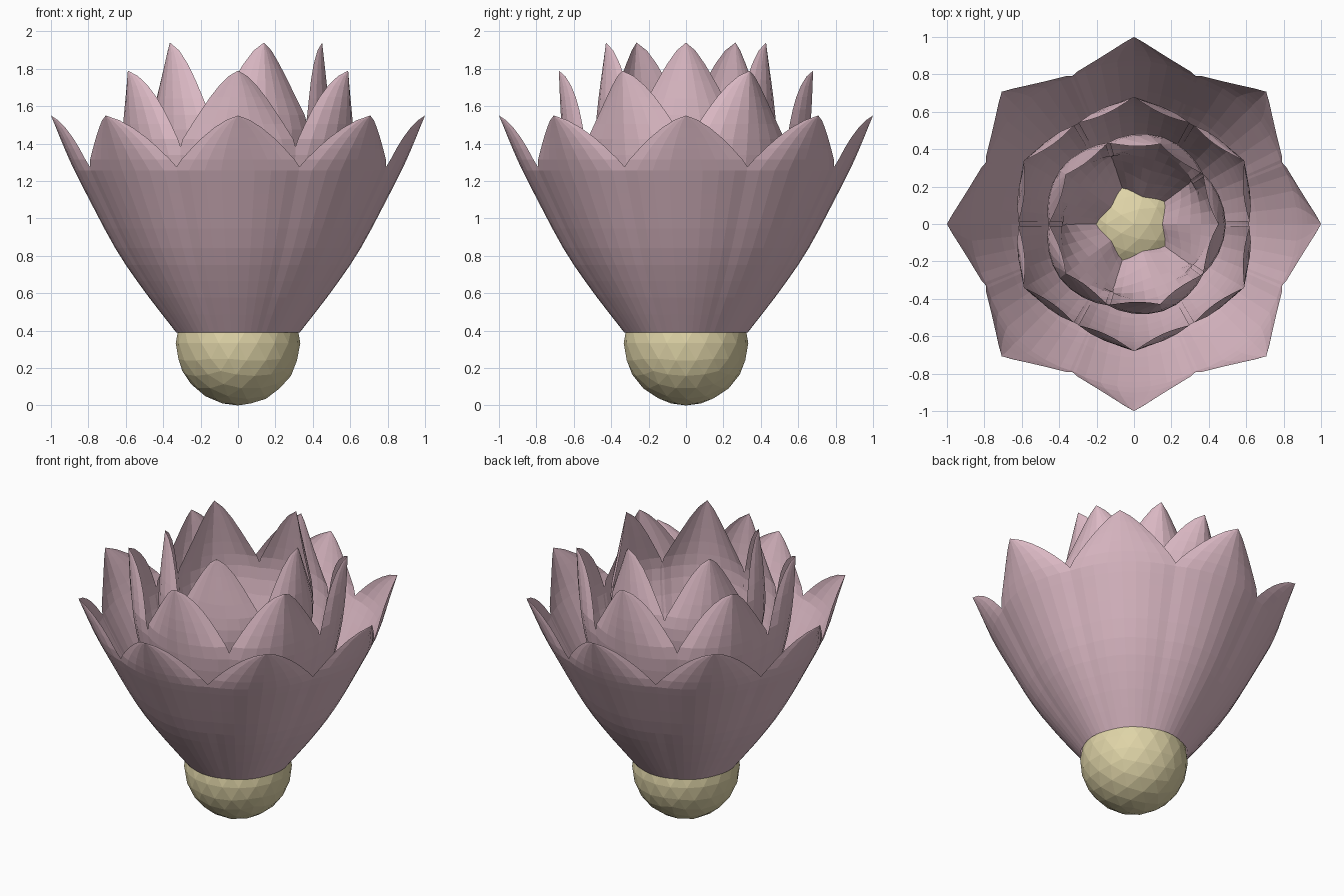
import bpy, bmesh, math
from mathutils import Vector

cube = bpy.data.objects.get("Cube")
if cube:
    bpy.data.objects.remove(cube)


def make_material(name, rgb):
    mat = bpy.data.materials.new(name)
    mat.use_nodes = True
    mat.diffuse_color = (*rgb, 1)
    mat.node_tree.nodes["Principled BSDF"].inputs["Base Color"].default_value = (*rgb, 1)
    return mat


pink = make_material("dusty_pink", (0.72, 0.49, 0.56))
straw = make_material("pale_straw", (0.74, 0.66, 0.39))


def smooth_profile(points, rows):
    """Sample a smooth curve through (radius, height) points, denser at the tip."""
    pts = [Vector(p) for p in points]
    pts = [2 * pts[0] - pts[1]] + pts + [2 * pts[-1] - pts[-2]]
    spans = len(pts) - 3
    out = []
    for i in range(rows + 1):
        s = spans * (1 - (1 - i / rows) ** 1.4)
        n = min(int(s), spans - 1)
        t = s - n
        a, b, c, d = pts[n:n + 4]
        out.append(0.5 * (2 * b + (c - a) * t + (2 * a - 5 * b + 4 * c - d) * t ** 2
                          + (3 * b - a - 3 * c + d) * t ** 3))
    return out


def make_petal(name, angle, count, profile, notch, cup_base, cup_top, tuck, rows=16, cols=8):
    """One pointed petal wrapped round the axis.

    notch is the depth of the gap beside the tip, cup pulls the side edges
    towards the axis and tuck pulls them in further beside the tip.
    """
    seam = math.pi / count
    rings = smooth_profile(profile, rows)
    z0, z1 = rings[0].y, rings[-1].y
    bm = bmesh.new()
    grid = []
    for r, z in rings[:-1]:
        half = min(((z1 - z) / notch) ** 0.74, 1.05)
        blend = min(1, 2.5 * (z - z0) / (z1 - z0))
        cup = cup_base + (cup_top - cup_base) * blend
        edge = half * (cup + tuck * max(0, 1 - half))
        row = []
        for j in range(cols + 1):
            s = 2 * j / cols - 1
            rad = r * (1 - edge * abs(s) ** 1.6)
            a = angle + s * half * seam
            row.append(bm.verts.new((rad * math.cos(a), rad * math.sin(a), z)))
        grid.append(row)
    for low, high in zip(grid, grid[1:]):
        for j in range(cols):
            bm.faces.new((low[j], low[j + 1], high[j + 1], high[j]))
    # Close the pointed tip
    r, z = rings[-1]
    tip = bm.verts.new((r * math.cos(angle), r * math.sin(angle), z))
    for j in range(cols):
        bm.faces.new((grid[-1][j], grid[-1][j + 1], tip))
    mesh = bpy.data.meshes.new(name)
    bm.to_mesh(mesh)
    bm.free()
    mesh.materials.append(pink)
    bpy.context.collection.objects.link(bpy.data.objects.new(name, mesh))


def make_ring(name, count, start, *shape):
    for i in range(count):
        make_petal(f"{name}_petal_{i + 1}", start + i * math.tau / count, count, *shape)


# Outer, middle and inner whorls of petals
make_ring("outer", 8, 0,
          [(0.33, 0.39), (0.5, 0.61), (0.65, 0.83), (0.8, 1.11), (0.9, 1.31), (1.0, 1.55)],
          0.27, 0.015, 0.025, 0.15)
make_ring("middle", 6, math.pi / 6,
          [(0.26, 0.4), (0.42, 0.65), (0.54, 0.93), (0.625, 1.22), (0.665, 1.5), (0.68, 1.79)],
          0.39, 0.02, 0.05, 0.3)
make_ring("inner", 5, 0,
          [(0.08, 0.5), (0.16, 0.64), (0.3, 0.86), (0.42, 1.1), (0.485, 1.37), (0.485, 1.6), (0.45, 1.94)],
          0.41, -0.7, 0.07, 0.3)

# Round faceted base
bpy.ops.mesh.primitive_ico_sphere_add(subdivisions=3, radius=0.333, location=(0, 0, 0.333))
base = bpy.context.object
base.name = "flower_base"
base.data.materials.append(straw)
